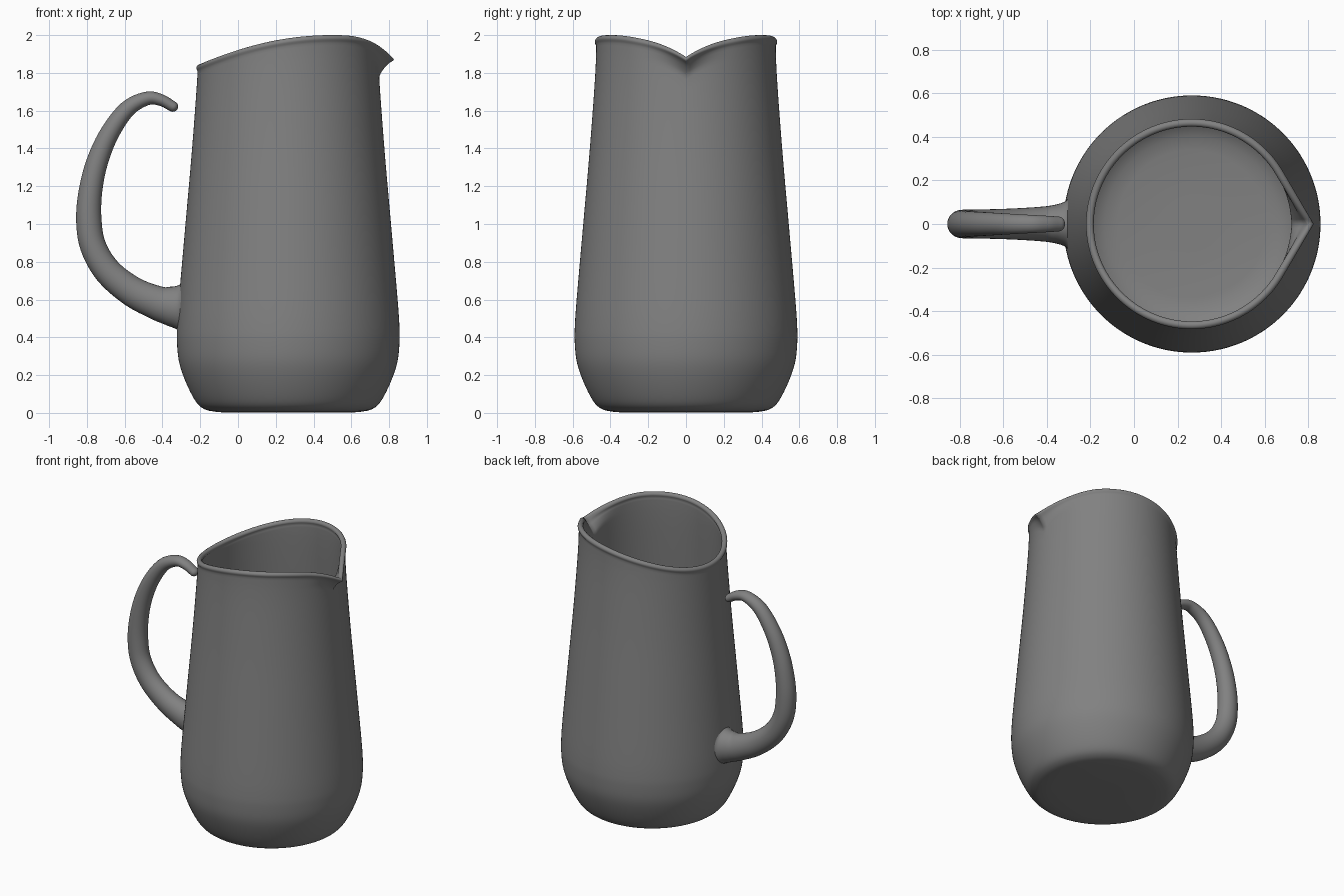
import bpy, bmesh, math
from mathutils import Vector

if "Cube" in bpy.data.objects:
    bpy.data.objects.remove(bpy.data.objects["Cube"])

CX = 0.266          # axis of the jug body
SEG = 144

# dark grey finish
MAT = bpy.data.materials.new("dark_grey")
MAT.diffuse_color = (0.22, 0.22, 0.22, 1)
MAT.use_nodes = True
MAT.node_tree.nodes["Principled BSDF"].inputs["Base Color"].default_value = MAT.diffuse_color


def loft(name, rings):
    """Skin a list of equal-length rings and close both ends."""
    bm = bmesh.new()
    rows = [[bm.verts.new(p) for p in ring] for ring in rings]
    n = len(rows[0])
    for a, b in zip(rows, rows[1:]):
        for i in range(n):
            j = (i + 1) % n
            bm.faces.new((a[i], a[j], b[j], b[i]))
    bm.faces.new(rows[0][::-1])
    bm.faces.new(rows[-1])
    bmesh.ops.recalc_face_normals(bm, faces=bm.faces)
    me = bpy.data.meshes.new(name)
    bm.to_mesh(me)
    bm.free()
    me.materials.append(MAT)
    ob = bpy.data.objects.new(name, me)
    bpy.context.collection.objects.link(ob)
    for p in me.polygons:
        p.use_smooth = True
    return ob


def catmull(pts, steps):
    """Smooth a list of tuples."""
    v = [Vector(p) for p in pts]
    v = [2 * v[0] - v[1]] + v + [2 * v[-1] - v[-2]]
    out = []
    for a, b, c, d in zip(v, v[1:], v[2:], v[3:]):
        for k in range(steps):
            t = k / steps
            out.append(0.5 * (2 * b + (c - a) * t + (2 * a - 5 * b + 4 * c - d) * t * t
                              + (3 * b - a - 3 * c + d) * t ** 3))
    return out + [v[-2]]


# Body: revolved profile (radius, height) with sloping rim and pinched spout
PROFILE = catmull([(0.385, 0.006), (0.435, 0.016), (0.478, 0.045), (0.518, 0.11),
                   (0.557, 0.2), (0.580, 0.28), (0.589, 0.37), (0.589, 0.45),
                   (0.579, 0.6), (0.544, 1.0), (0.509, 1.4), (0.480, 1.8),
                   (0.474, 2.0)], 4)
TIP, LIP = 0.549, 0.474
SPREAD = math.acos(LIP / TIP)


def radius(z):
    for a, b in zip(PROFILE, PROFILE[1:]):
        if z <= b[1]:
            return a[0] + (b[0] - a[0]) * max(0, z - a[1]) / (b[1] - a[1])
    return PROFILE[-1][0]


def hull(t):
    return LIP / math.cos(SPREAD - t) if t < SPREAD else LIP


def rim_height(t):
    x = CX + hull(t) * math.cos(t)
    return 2.0 - (0.31 * (x - 0.5) ** 2 if x < 0.5 else 3.7 * (x - 0.5) ** 3)


def body_ring(height, off):
    """height(rim) gives z for a rim height; off moves the wall radially."""
    ring = []
    for i in range(SEG):
        th = 2 * math.pi * i / SEG
        t = min(th, 2 * math.pi - th)
        rim = rim_height(t)
        z = height(rim)
        flare = min(1, max(0, 1 - (rim - 0.015 - z) / 0.095)) ** 1.5
        r = radius(z) + (hull(t) - LIP) * flare + off
        ring.append((CX + r * math.cos(th), r * math.sin(th), z))
    return ring


walls = [p[1] for p in PROFILE if p[1] <= 1.55]
uppers = [1.0, 0.75, 0.5, 0.25, 0.0]
depths = [0.1, 0.085, 0.07, 0.055, 0.042]


def wall_rings(off):
    rings = [body_ring(lambda rim, s=s: 1.55 + (rim - 0.12 - 1.55) * (1 - s), off) for s in uppers]
    return rings + [body_ring(lambda rim, d=d: rim - d, off) for d in depths]


def disc(r, z):
    return [(CX + r * math.cos(2 * math.pi * i / SEG), r * math.sin(2 * math.pi * i / SEG), z)
            for i in range(SEG)]


rings = [disc(0.1, 0.002), disc(0.34, 0.002)]
rings += [body_ring(lambda rim, z=z: z, 0) for z in walls] + wall_rings(0)
# rolled bead along the rim
for k in range(11):
    a = math.radians(-45 + 27 * k)
    rings.append(body_ring(lambda rim, a=a: rim - 0.018 + 0.018 * math.sin(a),
                           -0.010 + 0.018 * math.cos(a)))
# inside wall and floor
rings += wall_rings(-0.025)[::-1]
rings += [body_ring(lambda rim, z=z: z, -0.025) for z in reversed(walls) if z > 0.06]
rings += [disc(0.40, 0.04), disc(0.34, 0.03), disc(0.1, 0.03)]
loft("jug_body", rings)

# Handle: swept oval, (x, z, half width in y, half thickness)
path = catmull([(-0.285, 0.56, 0.135, 0.145), (-0.318, 0.561, 0.103, 0.118),
                (-0.365, 0.567, 0.088, 0.103), (-0.43, 0.583, 0.079, 0.090),
                (-0.56, 0.643, 0.071, 0.080), (-0.69, 0.750, 0.067, 0.073),
                (-0.768, 0.885, 0.066, 0.069), (-0.79, 1.03, 0.065, 0.067),
                (-0.78, 1.18, 0.062, 0.062), (-0.745, 1.33, 0.058, 0.057),
                (-0.68, 1.48, 0.054, 0.051), (-0.585, 1.61, 0.048, 0.044),
                (-0.48, 1.665, 0.042, 0.036), (-0.405, 1.655, 0.038, 0.031),
                (-0.345, 1.622, 0.034, 0.028)], 6)
# rounded free end
end = path[-1]
step = Vector((0.055, -0.031)).normalized() * 0.028
for k in range(1, 7):
    a = math.radians(14.5 * k)
    path.append(Vector((end[0] + step.x * math.sin(a), end[1] + step.y * math.sin(a),
                        end[2] * math.cos(a), end[3] * math.cos(a))))
rings = []
for i, p in enumerate(path):
    q, r = path[max(i - 1, 0)], path[min(i + 1, len(path) - 1)]
    d = Vector((r[0] - q[0], r[1] - q[1])).normalized()
    rings.append([(p[0] - d.y * p[3] * math.cos(a), p[2] * math.sin(a), p[1] + d.x * p[3] * math.cos(a))
                  for a in (2 * math.pi * k / 32 for k in range(32))])
loft("handle", rings)
